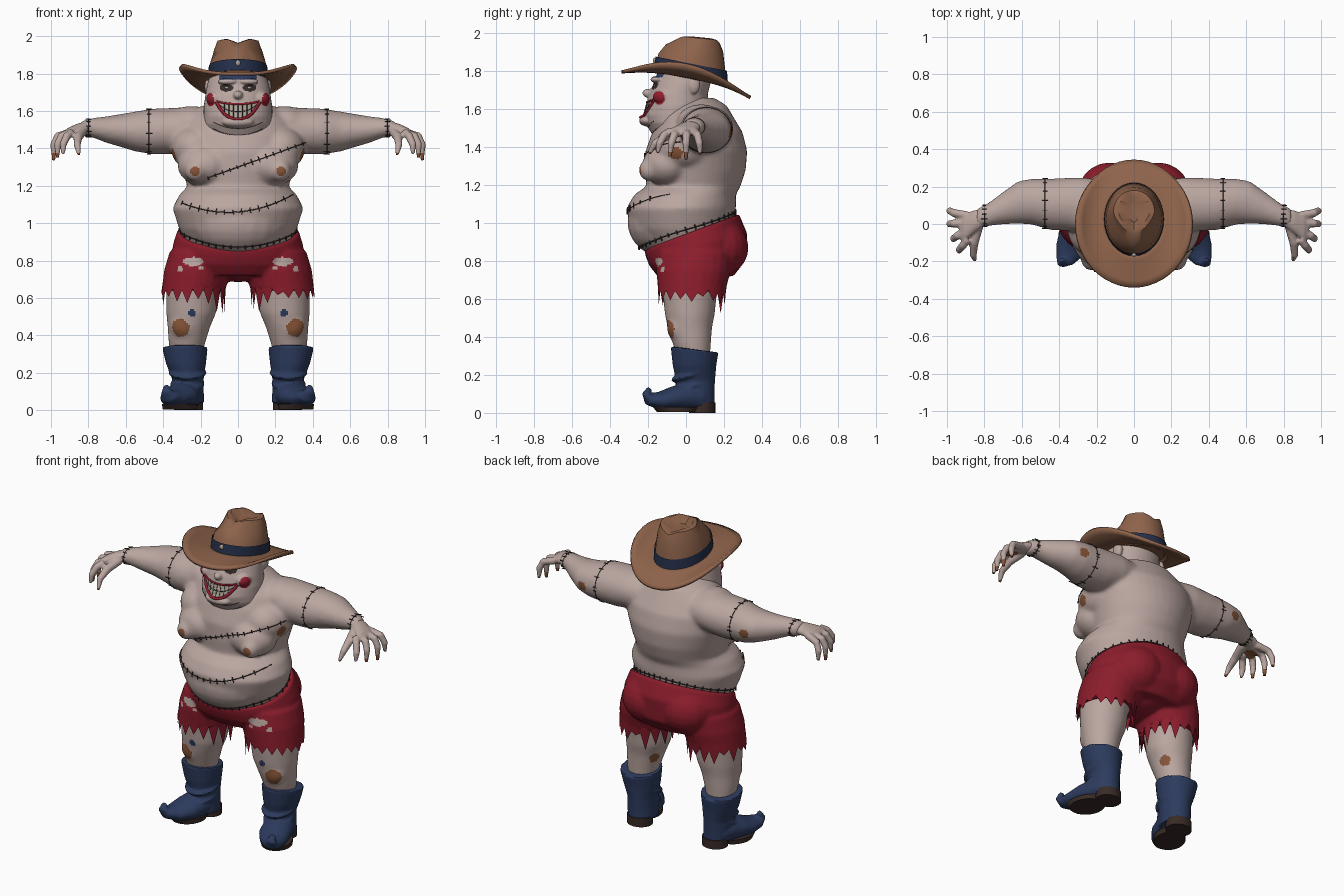
import bpy, bmesh, math, random
from mathutils import Vector, Matrix
from mathutils.bvhtree import BVHTree

random.seed(4)
if "Cube" in bpy.data.objects:
    bpy.data.objects.remove(bpy.data.objects["Cube"])
X, Y, Z = Vector((1, 0, 0)), Vector((0, 1, 0)), Vector((0, 0, 1))
SIDES = ((1, "left"), (-1, "right"))
depsgraph = bpy.context.evaluated_depsgraph_get

def colour(name, *rgb):
    m = bpy.data.materials.new(name)
    m.use_nodes = True
    m.diffuse_color = m.node_tree.nodes["Principled BSDF"].inputs["Base Color"].default_value = (*rgb, 1)
    return m

SKIN, RED = colour("pale skin", .49, .38, .35), colour("shorts red", .26, .012, .025)
HAT, BLUE = colour("hat brown", .27, .125, .07), colour("boot blue", .025, .043, .11)
SOLE, DARK = colour("sole brown", .04, .024, .02), colour("stitch black", .035, .026, .024)
LIP, TOOTH = colour("lip red", .28, .012, .026), colour("tooth ivory", .42, .37, .31)
WOUND, NAVY = colour("wound brown", .24, .09, .04), colour("hat band navy", .018, .029, .07)

def loft(bm, rings, u=X, v=Y, along=False, s=1, sides=24, cap=True):
    """Skin elliptical rings (x, y, z, ru, rv[, tilt]); s mirrors in x."""
    loops = []
    for i, r in enumerate(rings):
        a, b = u, v + Z * (r[5] if len(r) > 5 else 0)
        if along:
            t = (Vector(rings[min(i + 1, len(rings) - 1)][:3]) - Vector(rings[max(i - 1, 0)][:3])).normalized()
            a = (u - t * u.dot(t)).normalized()
            b = t.cross(a)
        turns = [math.tau * k / sides for k in range(sides)]
        points = [Vector(r[:3]) + a * (r[3] * math.cos(w)) + b * (r[4] * math.sin(w)) for w in turns]
        loops.append([bm.verts.new((p.x * s, p.y, p.z)) for p in points])
    for p, q in zip(loops, loops[1:]):
        for k in range(sides):
            bm.faces.new((p[k - 1], p[k], q[k], q[k - 1]))
    for loop in (loops[0], loops[-1]) if cap else ():
        bm.faces.new(loop)
    return loops

def ball(bm, c, r, s=1):
    m = Matrix.Translation((c[0] * s, c[1], c[2])) @ Matrix.Diagonal((*r, 1))
    bmesh.ops.create_uvsphere(bm, u_segments=20, v_segments=12, radius=1, matrix=m)

def finish(name, bm, mats, voxel=0, smooth=3, rule=None):
    """Make an object; a voxel size melts its pieces together, a rule picks face colours."""
    bmesh.ops.recalc_face_normals(bm, faces=bm.faces)
    mesh = bpy.data.meshes.new(name)
    bm.to_mesh(mesh)
    bm.free()
    obj = bpy.data.objects.new(name, mesh)
    bpy.context.collection.objects.link(obj)
    if voxel:
        mod = obj.modifiers.new("melt", 'REMESH')
        mod.mode, mod.voxel_size = 'VOXEL', voxel
        mod = obj.modifiers.new("relax", 'SMOOTH')
        mod.factor, mod.iterations = .5, smooth
        mesh = bpy.data.meshes.new_from_object(obj.evaluated_get(depsgraph()))
        obj.modifiers.clear()
        obj.data = mesh
    mesh.materials.clear()
    for m in mats:
        mesh.materials.append(m)
    for p in mesh.polygons if rule else ():
        p.material_index = rule(p.center)
    mesh.shade_smooth()
    mesh.set_sharp_from_angle(angle=math.radians(40))
    return obj

def seam(name, tree, rays, mat=DARK, radius=.003, ticks=0):
    """Lay a cord on a surface where rays hit it, with optional cross stitches."""
    hits = [(p, d) for p, d in ((tree.ray_cast(o, d)[0], d) for o, d in rays) if p]
    lines = [[p for p, d in hits]]
    for (p, d), (q, _) in list(zip(hits, hits[1:]))[::ticks] if ticks else ():
        n = (q - p).cross(d).normalized() * random.uniform(.01, .018)
        lines.append([p - n - d * .003, p + n - d * .003])
    cu = bpy.data.curves.new(name, 'CURVE')
    cu.dimensions, cu.bevel_depth, cu.bevel_resolution = '3D', radius, 1
    for line in lines:
        sp = cu.splines.new('POLY')
        sp.points.add(len(line) - 1)
        for pt, co in zip(sp.points, line):
            pt.co = (*co, 1)
    path = bpy.data.objects.new(name, cu)
    bpy.context.collection.objects.link(path)
    mesh = bpy.data.meshes.new_from_object(path.evaluated_get(depsgraph()))
    bpy.data.objects.remove(path)
    mesh.materials.clear()
    mesh.materials.append(mat)
    bpy.context.collection.objects.link(bpy.data.objects.new(name, mesh))

def front_rays(f, x0, x1, n=40):
    return [(Vector((x, -1, f(x))), Y) for x in (x0 + (x1 - x0) * i / n for i in range(n + 1))]

def near(c, x, y, z, r):
    return (Vector((abs(c.x), c.y, c.z)) - Vector((x, y, z))).length < r

# Body: torso, belly, chest, arms and legs melted together
bm = bmesh.new()
loft(bm, [(0, .03, .80, .24, .18), (0, 0, .87, .27, .21), (0, -.02, .97, .315, .27), (0, -.025, 1.08, .35, .288),
          (0, -.005, 1.15, .315, .268), (0, .04, 1.195, .272, .248), (0, .05, 1.28, .295, .265),
          (0, .055, 1.38, .325, .268), (0, .06, 1.48, .33, .238), (0, .055, 1.56, .28, .195),
          (0, .06, 1.62, .2, .155), (0, .05, 1.66, .12, .1)], sides=40)
ball(bm, (0, -.095, 1.005), (.27, .215, .19))
for s, side in SIDES:
    for c, r in (((.175, -.1, 1.31), (.15, .13, .115)), ((.225, -.19, 1.28), (.06, .06, .06)),
                 ((.23, -.01, 1.4), (.13, .16, .12)), ((.25, .08, 1.53), (.13, .13, .097)),
                 ((.285, -.045, .45), (.075, .056, .075))):
        ball(bm, c, r, s)
    loft(bm, [(.15, .09, 1.5, .14, .11), (.27, .1, 1.5, .15, .12), (.36, .105, 1.492, .142, .124),
              (.45, .105, 1.49, .137, .123), (.55, .12, 1.49, .122, .107), (.62, .115, 1.495, .114, .09),
              (.7, .085, 1.5, .087, .072), (.78, .05, 1.51, .062, .052), (.84, .03, 1.505, .053, .04)], Y, Z, s=s)
    loft(bm, [(.2, .05, .82, .16, .19), (.245, .02, .62, .14, .142), (.25, .02, .52, .134, .132),
              (.262, .02, .45, .115, .118), (.272, .03, .37, .1, .102), (.278, .045, .27, .08, .08)], s=s)
sores = ((.23, -.245, 1.275, .026), (.31, -.09, .44, .05), (.335, -.05, 1.37, .035),
         (.57, .23, 1.48, .03), (.165, .08, .43, .033))
body = finish("body", bm, [SKIN, WOUND, BLUE], .0105, 14, lambda c:
              1 if any(near(c, *q) for q in sores) else 2 * near(c, .245, -.11, .52, .02))

# Hands with spread, drooping fingers
for s, side in SIDES:
    bm = bmesh.new()
    loft(bm, [(.8, .035, 1.51, .047, .037), (.86, .01, 1.5, .062, .032),
              (.91, -.02, 1.483, .075, .026), (.935, -.02, 1.472, .06, .016)], Y, Z, s=s)
    for y0, x, y, z in ((.045, .985, .075, 1.36), (.005, .985, 0, 1.335), (-.04, .965, -.085, 1.35),
                        (-.08, .935, -.15, 1.37)):
        loft(bm, [(.89, y0, 1.485, .022, .022), (x - .02, (y0 + y) / 2, 1.465, .021, .021),
                  (x, y0 * .15 + y * .85, 1.42, .019, .019), (x, y, z, .009, .009)], Y, along=True, s=s)
    loft(bm, [(.83, -.01, 1.49, .025, .025), (.855, -.1, 1.46, .024, .024),
              (.86, -.165, 1.42, .019, .019), (.85, -.195, 1.365, .009, .009)], along=True, s=s)
    finish(side + "_hand", bm, [SKIN, WOUND], .007, 2, lambda c: c.z < 1.375 or near(c, .9, -.025, 1.445, .042))

# Head with jowls, brow, nose and ears
bm = bmesh.new()
loft(bm, [(0, 0, 1.42, .15, .12), (0, -.025, 1.47, .178, .155), (0, -.045, 1.53, .187, .17),
          (0, -.05, 1.57, .184, .175), (0, -.045, 1.62, .184, .166), (0, -.04, 1.68, .175, .155),
          (0, -.02, 1.74, .165, .15), (0, 0, 1.8, .148, .148), (0, .02, 1.86, .1, .1)], sides=40)
ball(bm, (0, -.195, 1.685), (.026, .036, .024))
ball(bm, (0, -.205, 1.54), (.085, .042, .03))
for s, side in SIDES:
    ball(bm, (.055, -.155, 1.757), (.055, .033, .018), s)
    ball(bm, (.12, -.12, 1.665), (.05, .055, .042), s)
    ball(bm, (.157, .04, 1.73), (.022, .035, .05), s)
upper = lambda x: 1.637 + .014 * (x / .115) ** 2
lower = lambda x: 1.557 + .09 * abs(x / .115) ** 2.5

def face_rule(c):
    ax = abs(c.x)
    if c.y > -.08 or near(c, .145, -.14, 1.66, .036):
        return int(near(c, .145, -.14, 1.66, .036))
    if lower(ax) < c.z < upper(ax):
        return 2
    eye = ((ax - .062) / .036) ** 2 + ((c.z - 1.724) / .02) ** 2 < 1
    return 3 if eye else 4 * (c.z > 1.768 and ax < .1)

head = finish("head", bm, [SKIN, LIP, TOOTH, DARK, BLUE], .0055, 5, face_rule)
face = BVHTree.FromObject(head, depsgraph())
seam("upper_lip", face, front_rays(upper, -.115, .115), LIP, .006)
seam("lower_lip", face, front_rays(lower, -.115, .115), LIP, .009)
for x in (-.072, -.048, -.024, 0, .024, .048, .072):
    gap = [lower(x) + (upper(x) - lower(x)) * k / 5 for k in range(6)]
    seam("tooth_gap", face, [(Vector((x, -1, z)), Y) for z in gap], radius=.002)
seam("tooth_line", face, front_rays(lambda x: (upper(x) + lower(x)) / 2, -.1, .1), radius=.002)
for z in (1.47, 1.505):
    seam("neck_crease", face, front_rays(lambda x: z + 2 * x * x, -.13, .13), radius=.0015)
bm = bmesh.new()
for s, side in SIDES:
    ball(bm, face.ray_cast(Vector((.06 * s, -1, 1.724)), Y)[0], (.01, .006, .007))
finish("eyes", bm, [TOOTH])

# Stitched scars on chest, belly, arms and wrists, and a frayed waist
skin = BVHTree.FromObject(body, depsgraph())
around = [(math.cos(math.tau * k / 80), math.sin(math.tau * k / 80)) for k in range(81)]
seam("chest_scar", skin, front_rays(lambda x: 1.30 + .36 * x, -.16, .36), ticks=3)
seam("belly_scar", skin, front_rays(lambda x: 1.06 + .08 * x + .8 * x * x, -.3, .31), ticks=3)
seam("waist_fray", skin, [(Vector((a * .6, b * .6, .965 + b * .092)), Vector((-a, -b, 0))) for a, b in around],
     radius=.004, ticks=2)
for s, side in SIDES:
    for x, cy in ((.475, .108), (.8, .045)):
        rays = [(Vector((x * s, cy + a * .4, 1.5 + b * .4)), Vector((0, -a, -b))) for a, b in around]
        seam(side + "_arm_stitches", skin, rays, radius=.0025, ticks=6)

# Torn shorts
bm = bmesh.new()
loft(bm, [(0, .03, .955, .325, .25, .37), (0, .055, .885, .348, .268, .22),
          (0, .06, .79, .355, .254, .05), (0, .05, .72, .3, .2)], sides=40)
ball(bm, (0, .04, .75), (.13, .17, .065))
for s, side in SIDES:
    ball(bm, (.13, .165, .87), (.17, .165, .155), s)
    loft(bm, [(.2, .05, .85, .165, .195), (.215, .04, .75, .18, .197), (.238, .03, .64, .17, .177)], s=s)
    hem = bmesh.new()
    loops = loft(hem, [(.232, .034, .69, .169, .184), (.242, .03, .63, .168, .176)], s=s, sides=36, cap=False)
    for k, v in enumerate(loops[1]):
        v.co.z = random.uniform(.625, .65) if k % 2 else random.uniform(.56, .62) - .04 * (abs(v.co.x) < .2)
    finish(side + "_torn_hem", hem, [RED])
holes = ((.24, .795, .055, .024), (.31, .755, .014, .016), (.2, .76, .014, .012))
finish("shorts", bm, [RED, SKIN], .009, 10, lambda c: c.y < 0 and any(
    ((abs(c.x) - x) / a) ** 2 + ((c.z - z) / b) ** 2 < 1 for x, z, a, b in holes))

# Boots with curled toes, soles and heels
for s, side in SIDES:
    bm, sole = bmesh.new(), bmesh.new()
    loft(bm, [(.265, .05, .04, .085, .1), (.268, .05, .1, .085, .1), (.268, .05, .17, .085, .103),
              (.278, .045, .25, .107, .115), (.284, .045, .335, .122, .126, -.13)], s=s)
    loft(bm, [(.262, .13, .07, .05, .045), (.265, .08, .08, .085, .07), (.285, .01, .085, .092, .078),
              (.31, -.07, .074, .095, .064), (.345, -.14, .064, .078, .047), (.37, -.195, .074, .05, .034),
              (.382, -.21, .1, .03, .022), (.384, -.19, .13, .014, .014)], along=True, s=s)
    for z, w in ((.14, .09), (.2, .1)):
        loft(bm, [(.27, .03, z + h, w + g, w + g + .007, .25) for h, g in ((-.014, -.01), (0, .004), (.014, -.01))], s=s)
    finish(side + "_boot", bm, [BLUE], .008, 2)
    loft(sole, [(.31, -.05, z, .09, r) for z, r in ((.004, .105), (.032, .13))],
         Vector((.93, .37, 0)), Vector((.37, -.93, 0)), s=s)
    loft(sole, [(.265, .085, z, .078, .07) for z in (0, .055)], s=s)
    finish(side + "_sole", sole, [SOLE])

# Hat crown, pinched toward the front with a creased top
bm = bmesh.new()
loft(bm, [(0, .025, 1.77, .155, .19, -.2), (0, .03, 1.86, .148, .175, -.2), (0, .045, 1.925, .132, .15, -.12),
          (0, .065, 1.975, .11, .115, -.1), (0, .07, 1.98, .085, .09, -.1), (0, .07, 1.965, .03, .06)], sides=32)
for v in (v for v in bm.verts if v.co.z > 1.89):
    v.co.x *= 1 - .4 * min(max((.06 - v.co.y) / .15, 0), 1)
    v.co.z -= .025 * max(0, 1 - abs(v.co.x) / .06) * (v.co.z > 1.945)
finish("hat_crown", bm, [HAT])

# Hat band, buckle and a brim that tilts back and curls up at both sides
band, buckle, bm = bmesh.new(), bmesh.new(), bmesh.new()
loft(band, [(0, .025, 1.78, .16, .196, -.2), (0, .028, 1.84, .156, .188, -.2)], sides=32, cap=False)
finish("hat_band", band, [NAVY])
ball(buckle, (0, -.165, 1.856), (.013, .01, .016))
finish("hat_buckle", buckle, [TOOTH])
loops = loft(bm, [(0, .025 * (1 - t), 1.775 - .045 * t, .145 + .165 * t, .18 + .16 * t, -.2)
                  for t in (0, .2, .4, .6, .8, 1)], sides=48, cap=False)
for i, loop in enumerate(loops):
    for k, v in enumerate(loop):
        v.co.z += .105 * (i / 5) ** 2 * abs(math.cos(math.tau * k / 48)) ** 2.5
mod = finish("hat_brim", bm, [HAT]).modifiers.new("thickness", 'SOLIDIFY')
mod.thickness, mod.offset = .018, 0
